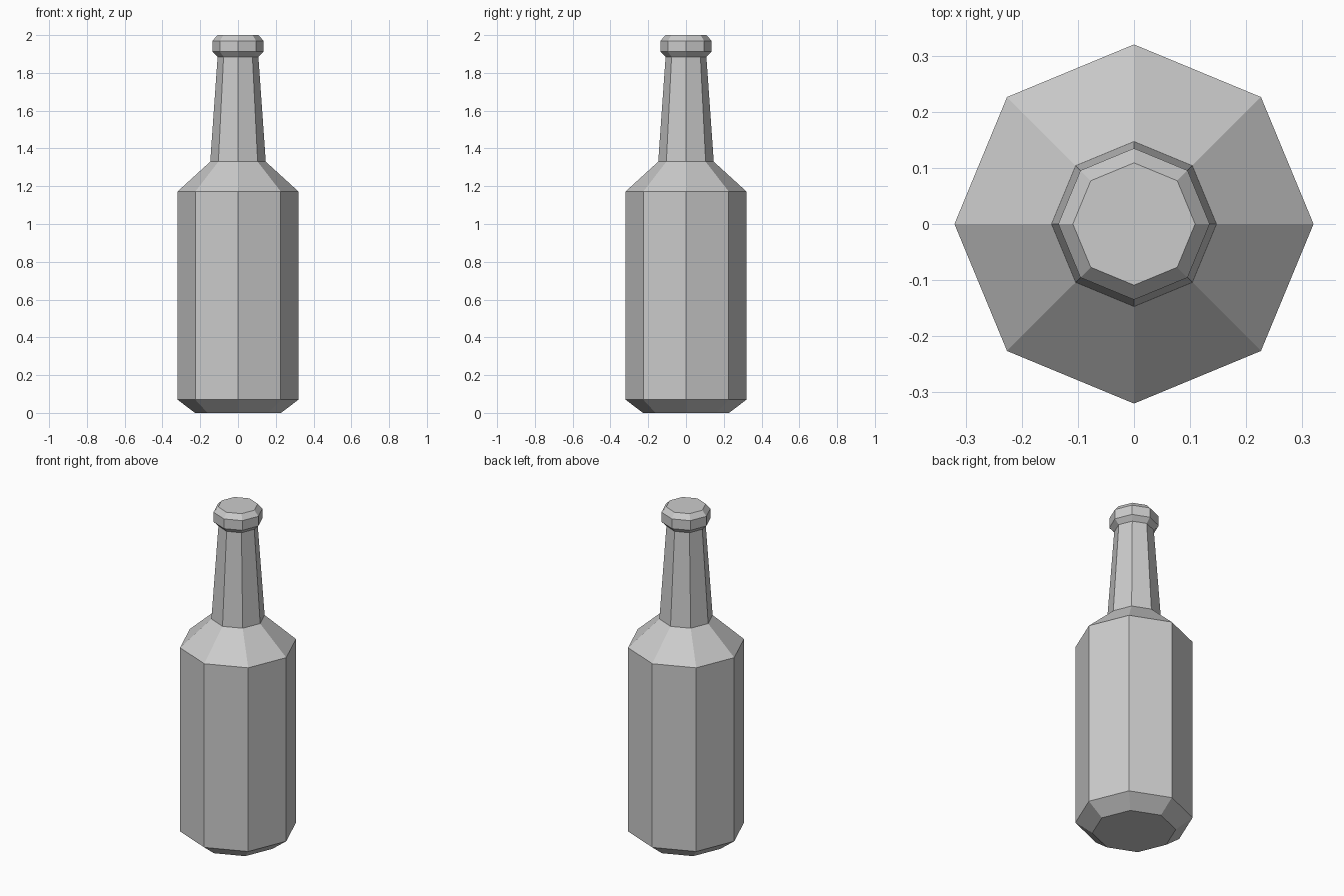
import bpy, bmesh
from math import cos, sin, pi

if "Cube" in bpy.data.objects:
    bpy.data.objects.remove(bpy.data.objects["Cube"])

SIDES = 8


def lathe(name, profile):
    """Sweep (radius, z) points into a closed, flat-faced solid."""
    bm = bmesh.new()
    rings = [[bm.verts.new((r * cos(2 * pi * i / SIDES), r * sin(2 * pi * i / SIDES), z))
              for i in range(SIDES)] for r, z in profile]
    for low, high in zip(rings, rings[1:]):
        for i in range(SIDES):
            j = (i + 1) % SIDES
            bm.faces.new((low[i], low[j], high[j], high[i]))
    bm.faces.new(rings[0][::-1])
    bm.faces.new(rings[-1])
    mesh = bpy.data.meshes.new(name)
    bm.to_mesh(mesh)
    bm.free()
    obj = bpy.data.objects.new(name, mesh)
    bpy.context.collection.objects.link(obj)
    return obj


# Bottle: chamfered base, straight body, shoulder, tapered neck, rolled lip
lathe("bottle", [
    (0.228, 0.0), (0.32, 0.07),
    (0.32, 1.172), (0.147, 1.33),
    (0.108, 1.885), (0.135, 1.912),
    (0.135, 1.97), (0.109, 2.0),
])
